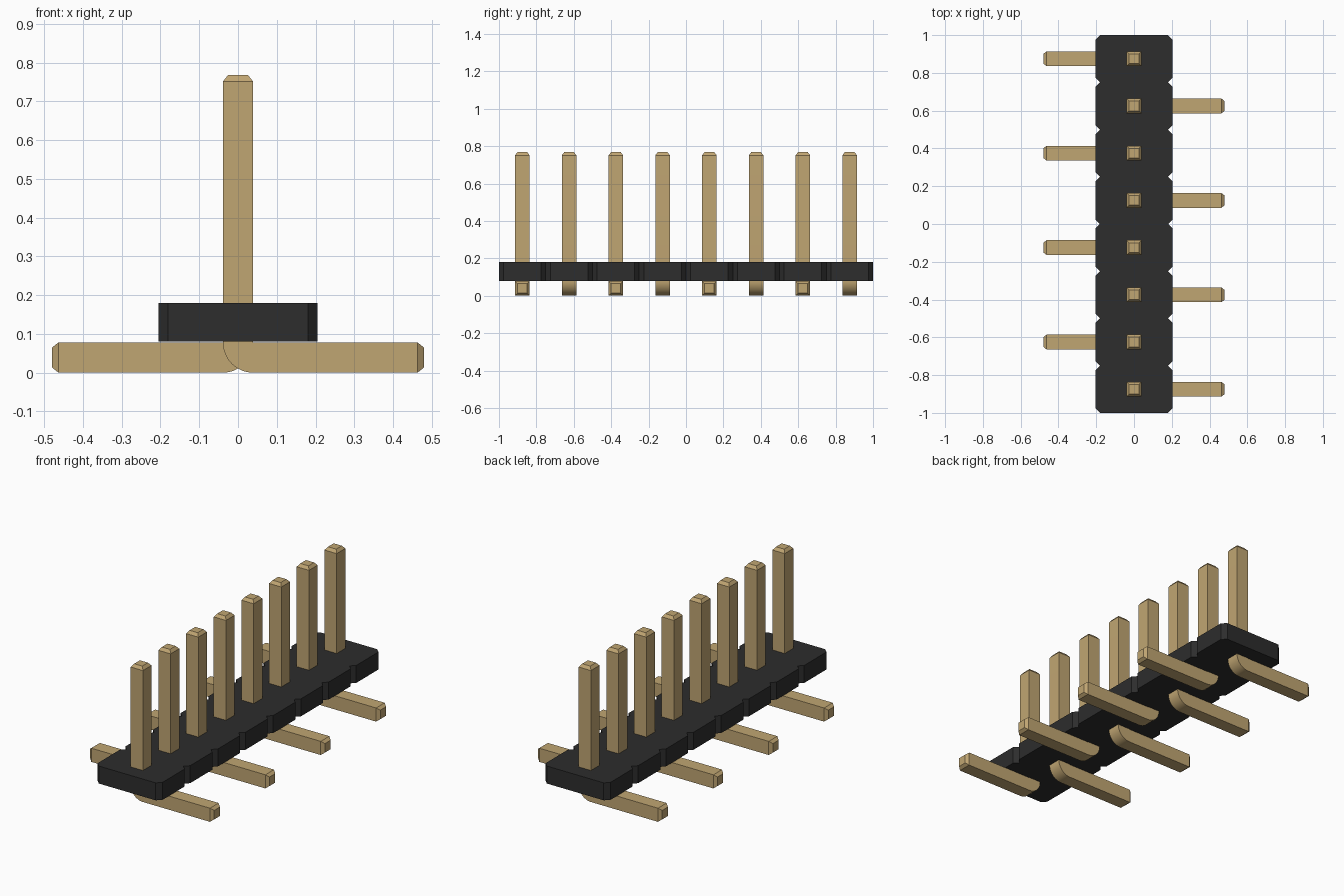
import bpy, bmesh, math

if "Cube" in bpy.data.objects:
    bpy.data.objects.remove(bpy.data.objects["Cube"], do_unlink=True)

COUNT, PITCH = 8, 0.25
HALF = 0.039                      # half thickness of a pin
BODY_LOW, BODY_HIGH = 0.08, 0.18
BODY_X, NOTCH = 0.205, 0.025


def material(name, rgb):
    mat = bpy.data.materials.new(name)
    mat.use_nodes = True
    mat.diffuse_color = (*rgb, 1)
    mat.node_tree.nodes["Principled BSDF"].inputs["Base Color"].default_value = (*rgb, 1)
    return mat


def prism(points, offset):
    """Extrude a closed outline of 3D points along the offset."""
    bm = bmesh.new()
    face = bm.faces.new([bm.verts.new(p) for p in points])
    side = bmesh.ops.extrude_face_region(bm, geom=[face], use_keep_orig=True)
    bmesh.ops.translate(bm, vec=offset,
                        verts=[g for g in side["geom"] if isinstance(g, bmesh.types.BMVert)])
    bmesh.ops.recalc_face_normals(bm, faces=bm.faces)
    return bm


def to_mesh(bm, name, mat):
    mesh = bpy.data.meshes.new(name)
    bm.to_mesh(mesh)
    bm.free()
    mesh.materials.append(mat)
    return mesh


def add_object(name, mesh):
    obj = bpy.data.objects.new(name, mesh)
    bpy.context.collection.objects.link(obj)
    return obj


gold = material("brass gold", (0.53, 0.38, 0.17))
black = material("black plastic", (0.026, 0.026, 0.026))

# Housing: one row of segments with notched sides
right_side = []
for i in range(COUNT):
    y = -1 + i * PITCH
    right_side += [(BODY_X - NOTCH, y), (BODY_X, y + NOTCH), (BODY_X, y + PITCH - NOTCH)]
right_side.append((BODY_X - NOTCH, 1))
outline = right_side + [(-x, y) for x, y in reversed(right_side)]
housing = prism([(x, y, BODY_LOW) for x, y in outline], (0, 0, BODY_HIGH - BODY_LOW))
add_object("housing", to_mesh(housing, "housing", black))

# Pin: upright post, rounded heel and foot towards +x, with bevelled tips
TIP = 0.017
TOP, TOE, RADIUS = 0.768 - TIP, 0.48 - TIP, 2 * HALF
profile = [(HALF, TOP), (-HALF, TOP)]
for k in range(13):
    a = math.pi + k * math.pi / 24
    profile.append((HALF + RADIUS * math.cos(a), RADIUS + RADIUS * math.sin(a)))
profile += [(TOE, 0), (TOE, RADIUS), (HALF, RADIUS)]
pin = prism([(x, -HALF, z) for x, z in profile], (0, 2 * HALF, 0))
ends = [f for f in pin.faces
        if all(v.co.z > TOP - 0.001 for v in f.verts) or all(v.co.x > TOE - 0.001 for v in f.verts)]
bmesh.ops.inset_individual(pin, faces=ends, thickness=0.019, depth=TIP)
pin_mesh = to_mesh(pin, "pin", gold)

# Row of pins with feet alternating in direction
pins = []
for i in range(COUNT):
    obj = add_object(f"pin_{i + 1}", pin_mesh)
    obj.location.y = -1 + (i + 0.5) * PITCH
    obj.rotation_euler.z = math.pi * (i % 2)
    pins.append(obj)

bpy.ops.object.select_all(action="DESELECT")
pins[0].select_set(True)
bpy.context.view_layer.objects.active = pins[0]
bpy.ops.object.shade_smooth_by_angle(angle=math.radians(30))
